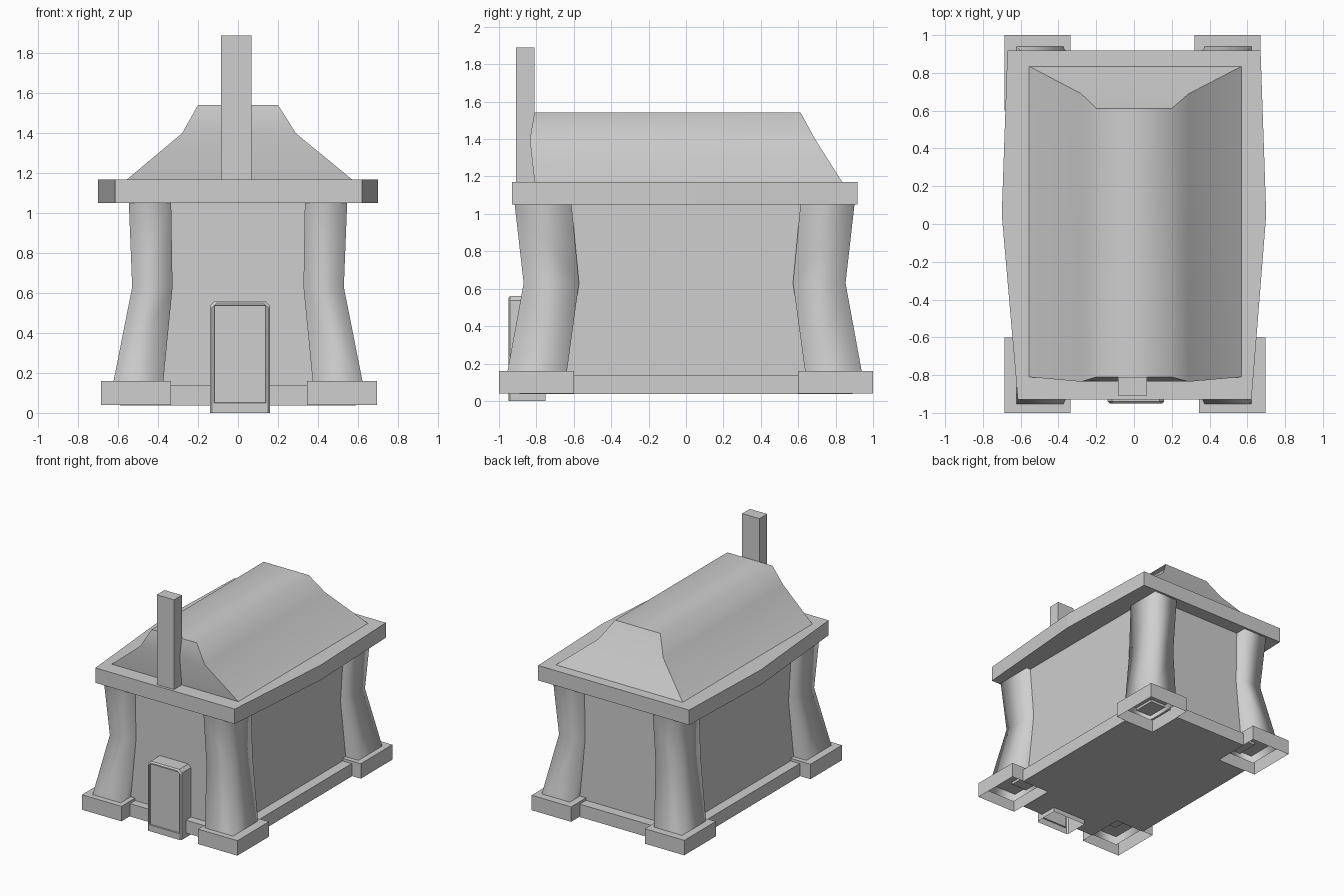
import bpy
import bmesh

if "Cube" in bpy.data.objects:
    bpy.data.objects.remove(bpy.data.objects["Cube"], do_unlink=True)

stone = bpy.data.materials.new("stone_grey")
stone.use_nodes = True
GREY = (0.62, 0.62, 0.62, 1)
stone.diffuse_color = GREY
stone.node_tree.nodes["Principled BSDF"].inputs["Base Color"].default_value = GREY


def loft(name, rings, smooth_edge=None, open_face=None):
    """Skin equal rings of points, cap both ends, then drop any open faces."""
    bm = bmesh.new()
    loops = [[bm.verts.new(p) for p in ring] for ring in rings]
    n = len(loops[0])
    for a, b in zip(loops, loops[1:]):
        for i in range(n):
            j = (i + 1) % n
            bm.faces.new((a[i], a[j], b[j], b[i]))
    bm.faces.new(loops[0])
    bm.faces.new(loops[-1])
    bmesh.ops.recalc_face_normals(bm, faces=bm.faces)
    if smooth_edge:
        for f in bm.faces:
            f.smooth = True
        for e in bm.edges:
            e.smooth = smooth_edge(e)
    if open_face:
        gone = [f for f in bm.faces if open_face(f)]
        bmesh.ops.delete(bm, geom=gone, context="FACES")
    mesh = bpy.data.meshes.new(name)
    bm.to_mesh(mesh)
    bm.free()
    mesh.materials.append(stone)
    obj = bpy.data.objects.new(name, mesh)
    bpy.context.collection.objects.link(obj)
    return obj


def rect(x0, x1, y0, y1, z):
    return [(x0, y0, z), (x1, y0, z), (x1, y1, z), (x0, y1, z)]


def box(name, x0, x1, y0, y1, z0, z1, open_face=None):
    return loft(name, [rect(x0, x1, y0, y1, z) for z in (z0, z1)], open_face=open_face)


def prism(name, outline, z0, z1):
    return loft(name, [[(x, y, z) for x, y in outline] for z in (z0, z1)])


def faces_down(f):
    return f.normal.z < -0.9


# Floor slab, notched around the footings and the door
FLOOR = [(-0.335, -0.89), (-0.14, -0.89), (-0.14, -0.75), (0.16, -0.75),
         (0.16, -0.89), (0.345, -0.89), (0.345, -0.6), (0.59, -0.6),
         (0.59, 0.6), (0.32, 0.6), (0.32, 0.89), (-0.335, 0.89),
         (-0.335, 0.6), (-0.59, 0.6), (-0.59, -0.6), (-0.335, -0.6)]
prism("floor_slab", FLOOR, 0.037, 0.14)
box("walls", -0.51, 0.51, -0.825, 0.81, 0.14, 1.06)

# Corner columns, bent at the waist, on open-bottomed footings
SECTIONS = [(0.38, 0.635, 0.645, 0.965, 0.10),
            (0.328, 0.53, 0.572, 0.868, 0.63),
            (0.335, 0.547, 0.613, 0.917, 1.06)]
for sx, side in ((1, "left"), (-1, "right")):
    for sy, end in ((-1, "front"), (1, "back")):
        inset = 0.015 if sy > 0 else 0
        rings = [rect(sx * xi, sx * xo, sy * yi, sy * (yo - inset), z)
                 for xi, xo, yi, yo, z in SECTIONS]
        loft(f"{end}_{side}_column", rings,
             smooth_edge=lambda e: all(abs(f.normal.z) < 0.9 for f in e.link_faces),
             open_face=faces_down)
        shift = -0.02 if (sx, sy) == (1, 1) else 0.005
        x0, x1 = sorted((sx * 0.34 + shift, sx * 0.69 + shift))
        y0, y1 = sorted((sy * 0.60, sy * 1.0))
        box(f"{end}_{side}_footing", x0, x1, y0, y1, 0.04, 0.16, open_face=faces_down)

# Eaves slab, widest at the middle
EAVES = [(-0.615, -0.93), (0.622, -0.93), (0.70, 0.05),
         (0.67, 0.918), (-0.67, 0.918), (-0.70, 0.05)]
prism("eaves_slab", EAVES, 1.05, 1.17)

# Roof, smooth across its bends and sharp at the corners and the ends of the top
loft("roof",
     [rect(-0.555, 0.57, -0.81, 0.835, 1.17),
      rect(-0.28, 0.29, -0.835, 0.69, 1.4),
      rect(-0.2, 0.2, -0.81, 0.612, 1.543)],
     smooth_edge=lambda e: (e.verts[0].co.z == e.verts[1].co.z > 1.2
                            and (e.calc_length() > 1 or e.verts[0].co.z < 1.5)))

box("chimney", -0.085, 0.068, -0.908, -0.81, 1.17, 1.89)


# Door with cut top corners and a recessed panel
def door_outline(y, m, foot):
    x0, x1, top, c = -0.14 + m, 0.16 - m, 0.56 - m, 0.022 * (m < 0.015) + 0.002
    return [(x0, y, foot), (x1, y, foot), (x1, y, top - c),
            (x1 - c, y, top), (x0 + c, y, top), (x0, y, top - c)]


loft("door",
     [door_outline(-0.75, 0, 0), door_outline(-0.94, 0, 0),
      door_outline(-0.95, 0.01, 0), door_outline(-0.95, 0.02, 0.05),
      door_outline(-0.94, 0.022, 0.052)],
     open_face=lambda f: faces_down(f) and f.calc_center_median().z < 0.01)
